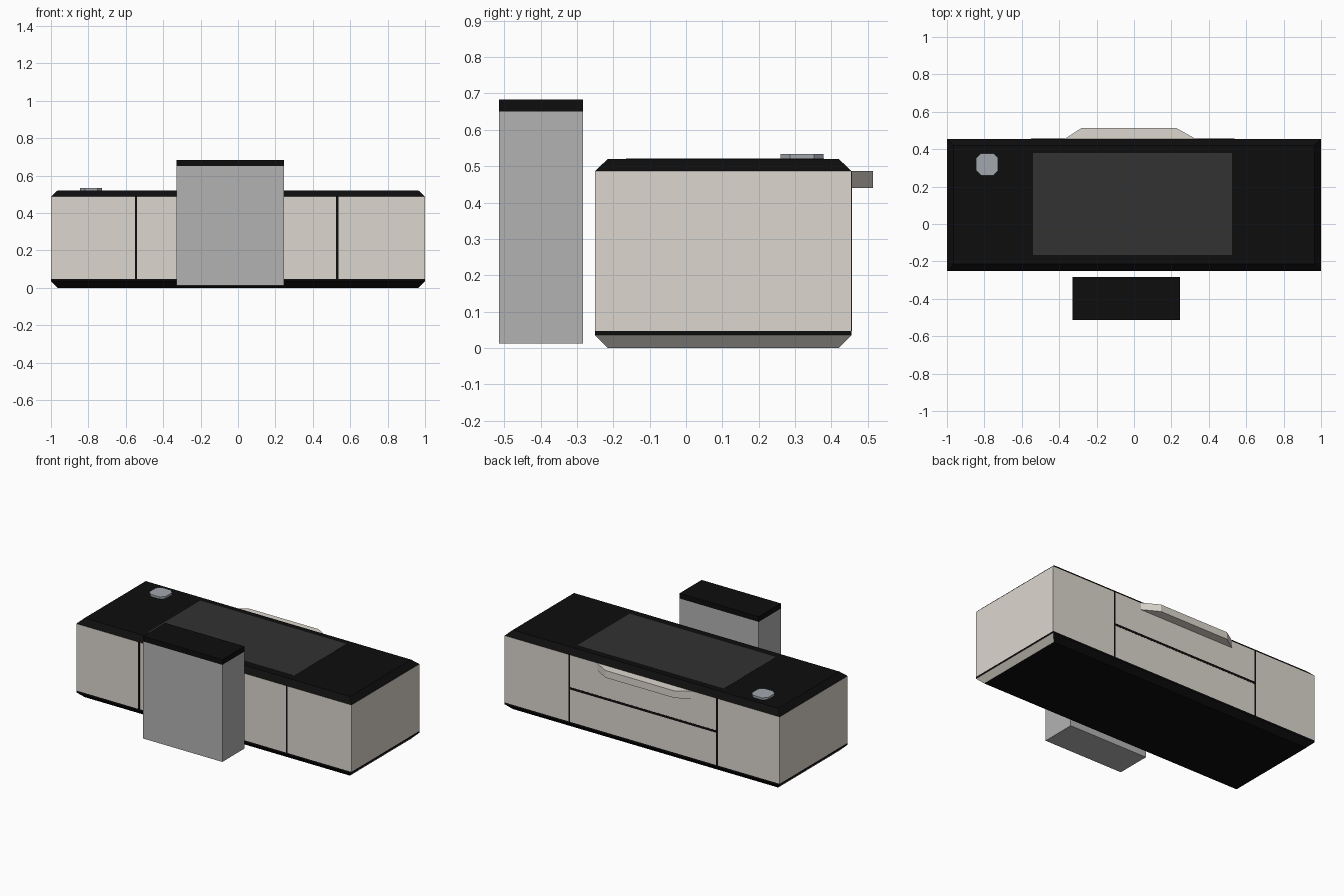
import bpy, bmesh, math

if "Cube" in bpy.data.objects:
    bpy.data.objects.remove(bpy.data.objects["Cube"])


def material(name, *rgb):
    m = bpy.data.materials.new(name)
    m.diffuse_color = (*rgb, 1)
    m.use_nodes = True
    m.node_tree.nodes["Principled BSDF"].inputs["Base Color"].default_value = m.diffuse_color
    return m


CREAM = material("cream", 0.72, 0.68, 0.62)
BLACK = material("black", 0.004, 0.004, 0.004)
DARK = material("dark_glass", 0.032, 0.032, 0.032)
GREY = material("grey", 0.45, 0.45, 0.45)
STEEL = material("blue_grey", 0.36, 0.39, 0.42)


def finish(name, bm, *mats):
    bmesh.ops.recalc_face_normals(bm, faces=bm.faces[:])
    mesh = bpy.data.meshes.new(name)
    bm.to_mesh(mesh)
    bm.free()
    for m in mats:
        mesh.materials.append(m)
    ob = bpy.data.objects.new(name, mesh)
    bpy.context.collection.objects.link(ob)
    return ob


def prism(name, outline, z0, z1, mat):
    bm = bmesh.new()
    face = bm.faces.new([bm.verts.new((x, y, z0)) for x, y in outline])
    top = bmesh.ops.extrude_face_region(bm, geom=[face])["geom"]
    for v in top:
        if isinstance(v, bmesh.types.BMVert):
            v.co.z = z1
    return finish(name, bm, mat)


def box(name, x0, x1, y0, y1, z0, z1, mat):
    return prism(name, [(x0, y0), (x1, y0), (x1, y1), (x0, y1)], z0, z1, mat)


# Cabinet: stacked rectangular rings, chamfered at the top and bottom
Y0, Y1, C = -0.25, 0.455, 0.035
bm = bmesh.new()
rings = []
for z, inset in ((0, C), (0.035, 0), (0.047, 0), (0.487, 0), (0.52, C)):
    x, a, b = 1 - inset, Y0 + inset, Y1 - inset
    rings.append([bm.verts.new((px, py, z)) for px, py in ((-x, a), (x, a), (x, b), (-x, b))])
for level, (lo, hi) in enumerate(zip(rings, rings[1:])):
    for i in range(4):
        j = (i + 1) % 4
        f = bm.faces.new((lo[i], lo[j], hi[j], hi[i]))
        # cream walls and cream end chamfers underneath, black elsewhere
        f.material_index = 0 if level == 2 or (level == 0 and i % 2) else 1
for ring in (rings[0], rings[-1]):
    bm.faces.new(ring).material_index = 1
finish("cabinet", bm, CREAM, BLACK)

# Door and drawer gaps on the front and back
for side, y in (("front", Y0), ("back", Y1)):
    for label, x in (("left", -0.545), ("right", 0.53)):
        box(f"{side}_{label}_gap", x - 0.006, x + 0.006, y - 0.001, y + 0.001, 0.047, 0.487, BLACK)
box("drawer_gap", -0.545, 0.53, Y1 - 0.001, Y1 + 0.001, 0.26, 0.275, BLACK)

# Top panel and eight-sided button
box("top_panel", -0.54, 0.525, -0.165, 0.38, 0.515, 0.521, DARK)
c, s = 0.059, 0.033
octagon = [(-c, -s), (-s, -c), (s, -c), (c, -s), (c, s), (s, c), (-s, c), (-c, s)]
prism("button", [(x - 0.785, y + 0.319) for x, y in octagon], 0.515, 0.534, STEEL)

# Drawer handle with slanted ends
prism("drawer_handle", [(-0.37, Y1), (0.33, Y1), (0.225, 0.514), (-0.28, 0.514)], 0.44, 0.487, CREAM)

# Free-standing front block with a black cap
box("front_block", -0.33, 0.246, -0.514, -0.284, 0.012, 0.65, GREY)
box("front_block_cap", -0.33, 0.246, -0.514, -0.284, 0.65, 0.684, BLACK)
